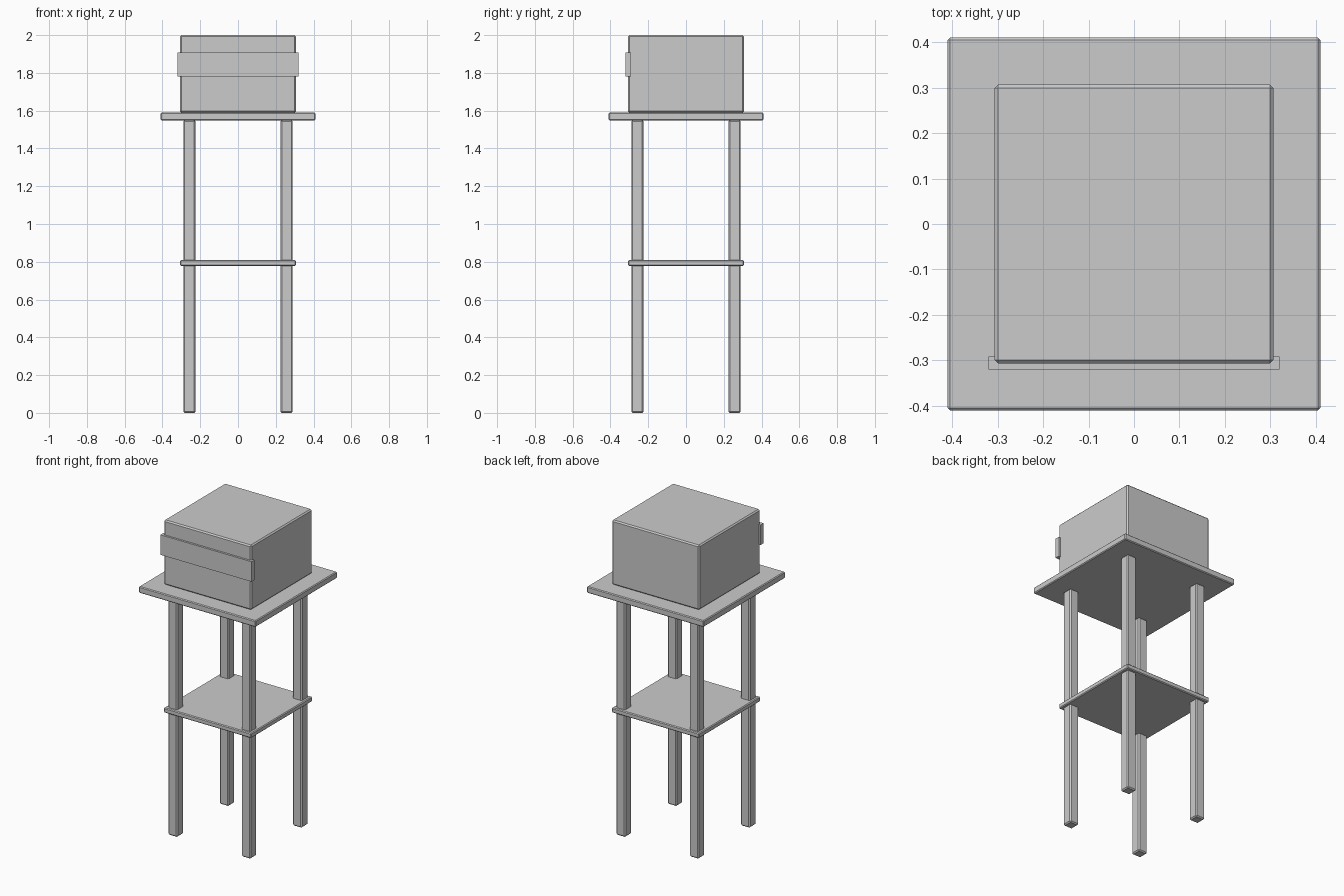
import bpy

if "Cube" in bpy.data.objects:
    bpy.data.objects.remove(bpy.data.objects["Cube"])


def box(name, x, y, z, bevel=0.0):
    """Box from (min, max) ranges, with an optional flat chamfer."""
    bpy.ops.mesh.primitive_cube_add(
        size=1, location=(sum(x) / 2, sum(y) / 2, sum(z) / 2))
    ob = bpy.context.object
    ob.name = name
    ob.scale = (x[1] - x[0], y[1] - y[0], z[1] - z[0])
    bpy.ops.object.transform_apply(location=False, rotation=False, scale=True)
    if bevel:
        mod = ob.modifiers.new("chamfer", 'BEVEL')
        mod.width = bevel
        mod.segments = 1
    return ob


def square(r):
    return (-r, r)


# Four square legs
LEG, HALF = 0.257, 0.032
for side, sx in (("left", -1), ("right", 1)):
    for end, sy in (("front", -1), ("back", 1)):
        box(f"{end}_{side}_leg",
            (sx * LEG - HALF, sx * LEG + HALF),
            (sy * LEG - HALF, sy * LEG + HALF), (0, 1.55), 0.007)

# Lower shelf and top platform
box("shelf", square(0.307), square(0.307), (0.778, 0.809), 0.005)
box("platform", square(0.41), square(0.41), (1.549, 1.59), 0.005)

# Cabinet with a plain band across its front
box("cabinet", square(0.307), square(0.307), (1.59, 2.0), 0.008)
box("front_band", square(0.32), (-0.32, -0.291), (1.78, 1.907))
